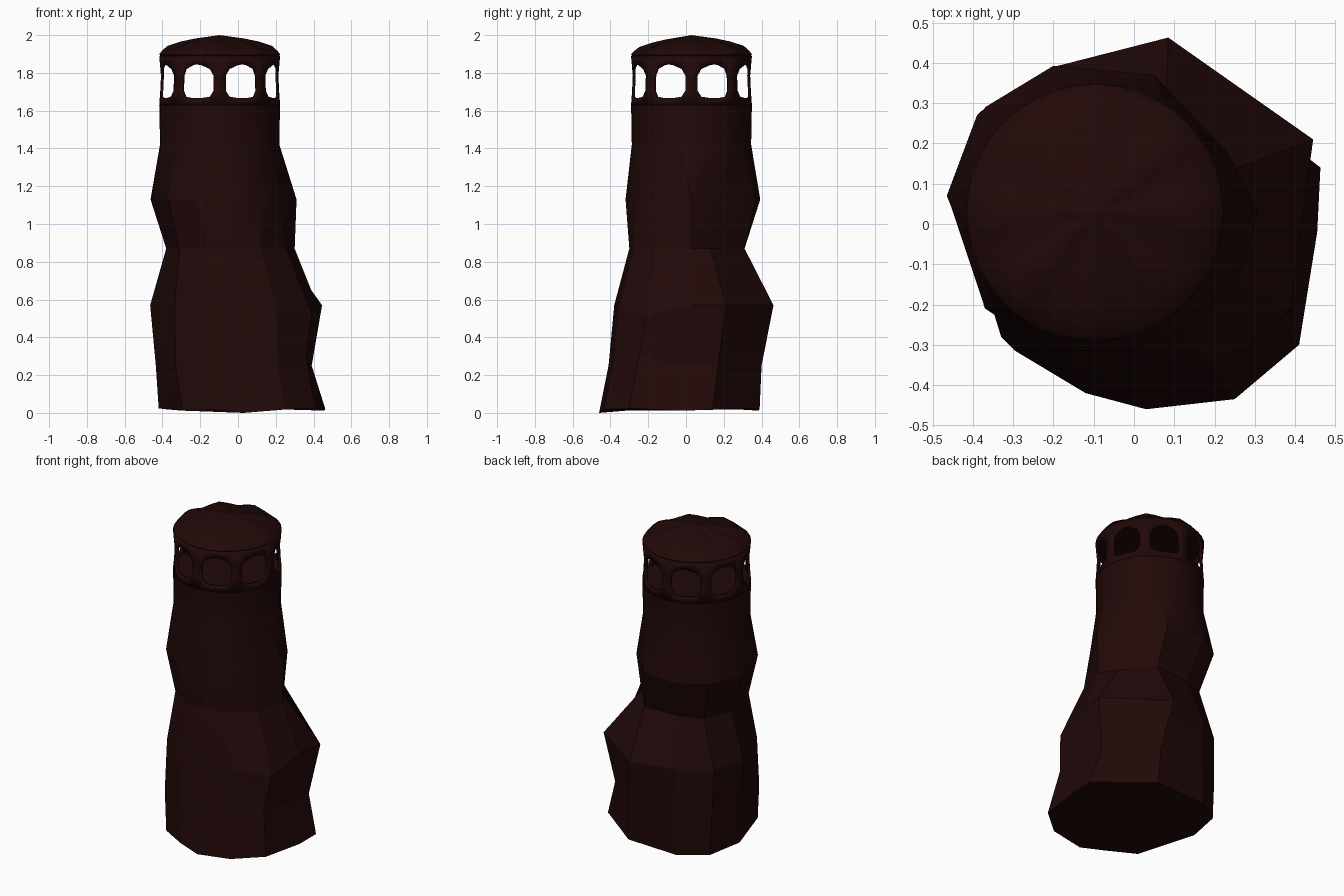
import bpy, bmesh, math
from math import cos, sin, radians, pi

if "Cube" in bpy.data.objects:
    bpy.data.objects.remove(bpy.data.objects["Cube"])

CX, CY = -0.097, 0.029          # axis of the round upper tower

stone = bpy.data.materials.new("dark brown stone")
stone.diffuse_color = (0.0150, 0.0025, 0.0025, 1)
stone.use_nodes = True
stone.node_tree.nodes["Principled BSDF"].inputs["Base Color"].default_value = stone.diffuse_color


def finish(bm, name, angle):
    bmesh.ops.recalc_face_normals(bm, faces=bm.faces)
    me = bpy.data.meshes.new(name)
    bm.to_mesh(me)
    bm.free()
    ob = bpy.data.objects.new(name, me)
    bpy.context.collection.objects.link(ob)
    me.materials.append(stone)
    bpy.ops.object.select_all(action='DESELECT')
    ob.select_set(True)
    bpy.context.view_layer.objects.active = ob
    bpy.ops.object.shade_smooth_by_angle(angle=radians(angle))
    return ob


def circle(bm, r, z, n, wave=0.0):
    pts = []
    for i in range(n):
        a = -pi / 2 + 2 * pi * i / n
        k = r * (1 + wave * cos(8 * a))
        pts.append(bm.verts.new((CX + k * cos(a), CY + k * sin(a), z)))
    return pts


def loft(bm, lo, hi):
    n = len(lo)
    for i in range(n):
        j = (i + 1) % n
        bm.faces.new((lo[i], lo[j], hi[j], hi[i]))


def zip_rings(bm, lo, hi):
    # join two rings with different point counts, both starting at the front
    i = j = 0
    n, m = len(lo), len(hi)
    while i < n or j < m:
        if j >= m or (i < n and (i + 0.5) / n <= (j + 0.5) / m):
            bm.faces.new((lo[i % n], lo[(i + 1) % n], hi[j % m]))
            i += 1
        else:
            bm.faces.new((lo[i % n], hi[(j + 1) % m], hi[j % m]))
            j += 1


# Rough faceted rock trunk: one outline per height, counter-clockwise from front
TRUNK = {
    0.015: [(.03, -.46), (.25, -.435), (.41, -.30), (.455, -.02), (.463, .14), (.14, .39),
            (-.20, .385), (-.37, .28), (-.42, .05), (-.295, -.315), (-.12, -.42)],
    0.25: [(.01, -.41), (.21, -.39), (.36, -.25), (.39, .02), (.39, .17), (.13, .40),
           (-.20, .39), (-.38, .28), (-.435, .06), (-.33, -.28), (-.13, -.40)],
    0.57: [(.00, -.38), (.20, -.36), (.39, -.21), (.42, .03), (.445, .21), (.085, .463),
           (-.20, .39), (-.39, .27), (-.465, .07), (-.335, -.25), (-.16, -.37)],
    0.87: [(-.02, -.30), (.12, -.28), (.25, -.16), (.30, .03), (.23, .13), (.08, .31),
           (-.16, .29), (-.30, .24), (-.38, .07), (-.31, -.20), (-.16, -.295)],
    1.13: [(-.04, -.32), (.11, -.27), (.21, -.15), (.31, .03), (.23, .18), (.05, .37),
           (-.20, .393), (-.37, .29), (-.463, .07), (-.37, -.21), (-.22, -.31)],
}
bm = bmesh.new()
rings = []
for z, pts in TRUNK.items():
    rings.append([bm.verts.new((x, y, z)) for x, y in pts])
for k, v in enumerate(rings[0]):             # uneven foot
    v.co.z = 0.0 if k == 0 else 0.012 + 0.006 * (k % 3)
rings[1][2].co.z = 0.30                      # sagging front right shoulder
rings[2][1].co.z = 0.54
rings[2][2].co.z = 0.515
bm.faces.new(list(reversed(rings[0])))
for lo, hi in zip(rings, rings[1:]):
    loft(bm, lo, hi)

# Round upper shaft, closed by the lookout floor
N = 32
upper = [circle(bm, r, z, N) for r, z in
         ((.316, 1.42), (.318, 1.55), (.320, 1.63), (.309, 1.655))]
zip_rings(bm, rings[-1], upper[0])
for lo, hi in zip(upper, upper[1:]):
    loft(bm, lo, hi)
bm.faces.new(upper[-1])
finish(bm, "rock_tower", 14)

# Lookout wall with eight rounded windows between thin pillars
HALF = [(-16.5, 1.705, 1.785), (-13, 1.674, 1.820), (-5, 1.667, 1.840), (0, 1.667, 1.845),
        (5, 1.667, 1.840), (13, 1.674, 1.820), (16.5, 1.705, 1.785)]
bm = bmesh.new()


def wall_point(deg, z):
    a = radians(deg)
    r = 0.309 + 0.011 * min(1, abs(z - 1.765) / 0.12)
    return bm.verts.new((CX + r * cos(a), CY + r * sin(a), z))


for w in range(8):
    mid = 22.5 + 45 * w
    cols = [[wall_point(mid + d, z) for z in (1.628, lo, hi, 1.89)] for d, lo, hi in HALF]
    edge = [[wall_point(mid + s * 22.5, z) for z in (1.628, 1.705, 1.785, 1.89)] for s in (-1, 1)]
    for a, b in zip(cols, cols[1:]):         # sill and lintel
        bm.faces.new((a[0], b[0], b[1], a[1]))
        bm.faces.new((a[2], b[2], b[3], a[3]))
    for a, b in ((edge[0], cols[0]), (cols[-1], edge[1])):   # half pillars
        for k in range(3):
            bm.faces.new((a[k], b[k], b[k + 1], a[k + 1]))
bmesh.ops.remove_doubles(bm, verts=bm.verts, dist=0.0005)
wall = finish(bm, "lookout_wall", 40)
solid = wall.modifiers.new("thickness", 'SOLIDIFY')
solid.thickness = 0.014
solid.offset = -1

# Low domed roof with radial folds above the pillars
bm = bmesh.new()
ROOF = [(.302, 1.872, 0), (.318, 1.898, .003), (.306, 1.915, .010), (.275, 1.943, .020),
        (.205, 1.966, .018), (.130, 1.982, .013), (.050, 1.993, .006)]
roof = []
for r, z, fold in ROOF:
    ring = circle(bm, r, z, N, 0.006)
    for i, v in enumerate(ring):
        deg = -90 + 360 * i / N
        v.co.z -= fold * (1 - cos(8 * radians(deg))) / 2
        if -122 <= deg <= -30:               # sunken front wedge
            v.co.z -= fold * 0.3
    roof.append(ring)
for lo, hi in zip(roof, roof[1:]):
    loft(bm, lo, hi)
bm.faces.new(list(reversed(roof[0])))
tip = bm.verts.new((CX, CY, 2.0))
for i in range(N):
    bm.faces.new((roof[-1][i], roof[-1][(i + 1) % N], tip))
finish(bm, "domed_roof", 35)
